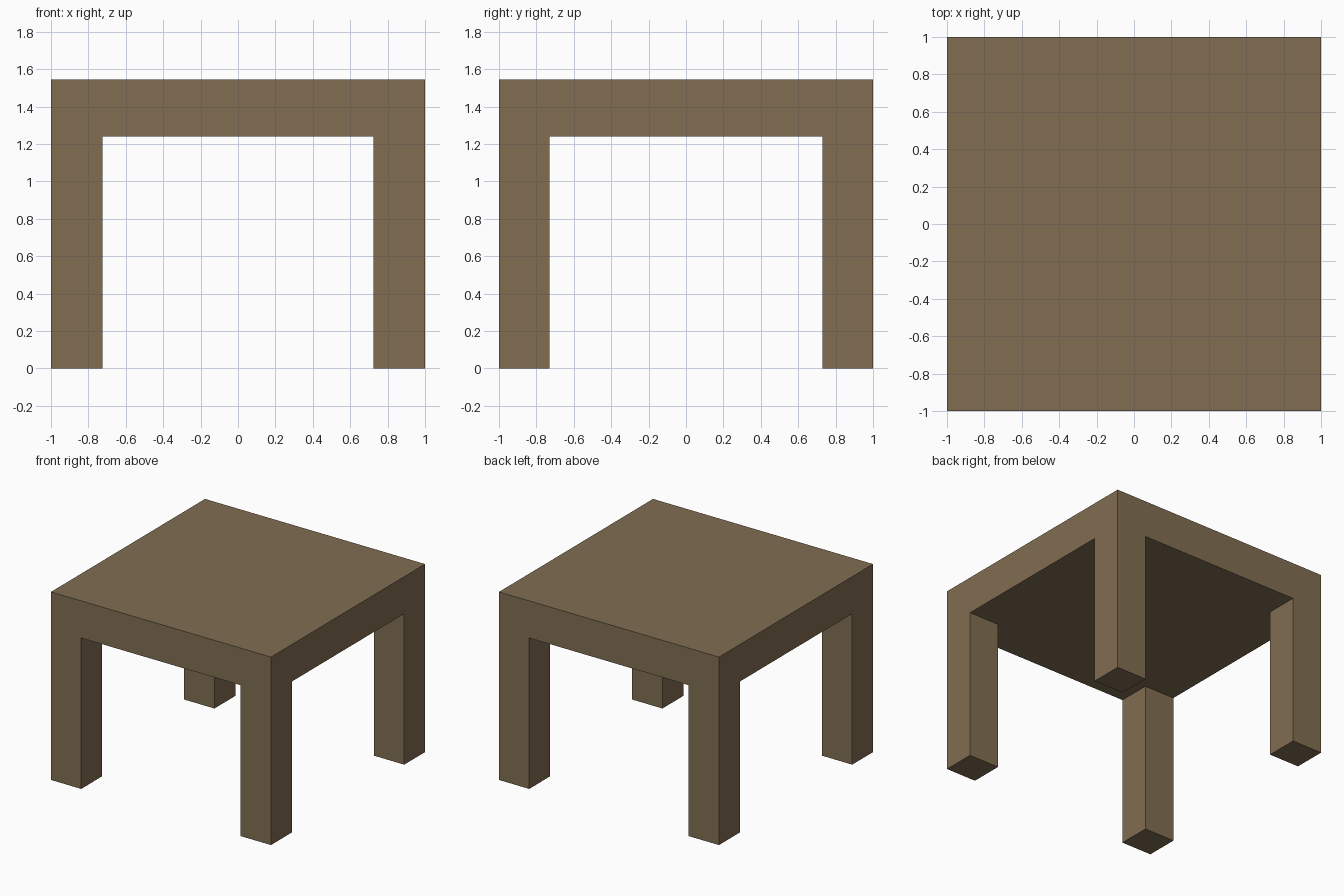
import bpy

if "Cube" in bpy.data.objects:
    bpy.data.objects.remove(bpy.data.objects["Cube"])

TOP_Z, UNDER_Z = 1.545, 1.24      # slab top and underside
LEG_X, LEG_Y = 0.275, 0.27        # leg cross-section

wood = bpy.data.materials.new("brown_wood")
wood.diffuse_color = (0.22, 0.155, 0.085, 1)
wood.use_nodes = True
wood.node_tree.nodes["Principled BSDF"].inputs["Base Color"].default_value = wood.diffuse_color


def box(name, low, high):
    centre = [(a + b) / 2 for a, b in zip(low, high)]
    size = [b - a for a, b in zip(low, high)]
    bpy.ops.mesh.primitive_cube_add(size=1, location=centre)
    obj = bpy.context.object
    obj.name = name
    obj.scale = size
    bpy.ops.object.transform_apply(location=True, rotation=False, scale=True)
    obj.data.materials.append(wood)
    return obj


# Thick square table top
box("table_top", (-1, -1, UNDER_Z), (1, 1, TOP_Z))

# Four corner legs, flush with the sides of the top
for side, sx in (("left", -1), ("right", 1)):
    for end, sy in (("front", -1), ("back", 1)):
        xs = sorted((sx, sx * (1 - LEG_X)))
        ys = sorted((sy, sy * (1 - LEG_Y)))
        box(f"{end}_{side}_leg", (xs[0], ys[0], 0), (xs[1], ys[1], UNDER_Z))
